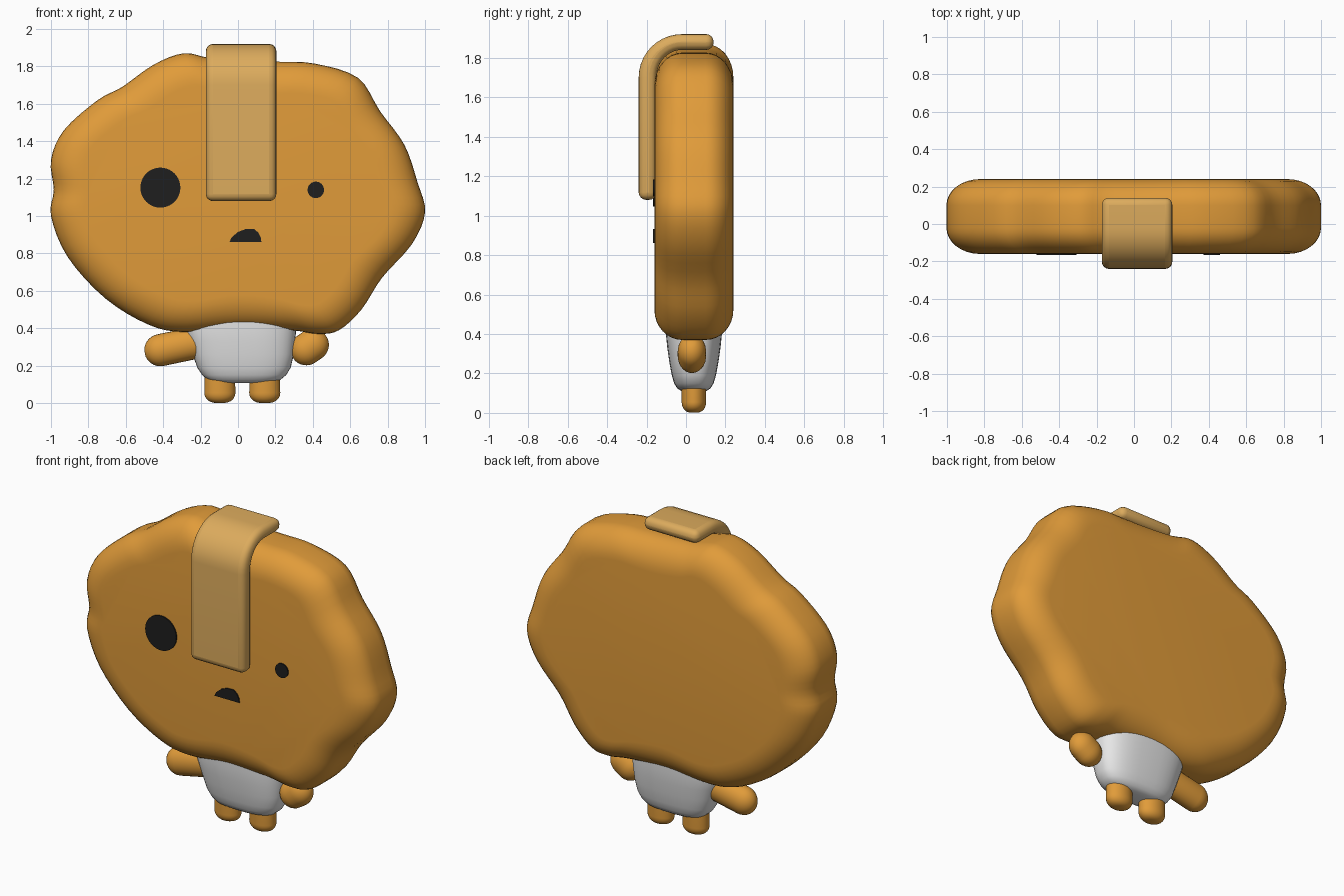
import bpy, bmesh
from math import sin, cos, pi, copysign
from mathutils import Vector

cube = bpy.data.objects.get("Cube")
if cube:
    bpy.data.objects.remove(cube, do_unlink=True)


def material(name, rgb):
    m = bpy.data.materials.new(name)
    m.use_nodes = True
    m.diffuse_color = (*rgb, 1)
    m.node_tree.nodes["Principled BSDF"].inputs["Base Color"].default_value = (*rgb, 1)
    return m


ORANGE = material("baked orange", (0.75, 0.33, 0.042))
TAN = material("light tan", (0.72, 0.41, 0.11))
WHITE = material("white", (0.8, 0.8, 0.8))
BLACK = material("black", (0.013, 0.013, 0.013))


def loft(name, rings, mat):
    """Skin a list of equal-length point rings and cap both ends."""
    bm = bmesh.new()
    loops = [[bm.verts.new(p) for p in ring] for ring in rings]
    n = len(loops[0])
    for a, b in zip(loops, loops[1:]):
        for i in range(n):
            j = (i + 1) % n
            bm.faces.new((a[i], a[j], b[j], b[i]))
    bm.faces.new(loops[0])
    bm.faces.new(loops[-1])
    bmesh.ops.recalc_face_normals(bm, faces=bm.faces)
    mesh = bpy.data.meshes.new(name)
    bm.to_mesh(mesh)
    bm.free()
    mesh.materials.append(mat)
    ob = bpy.data.objects.new(name, mesh)
    bpy.context.collection.objects.link(ob)
    return ob


def smooth(ob, degrees=45):
    bpy.ops.object.select_all(action='DESELECT')
    ob.select_set(True)
    bpy.context.view_layer.objects.active = ob
    bpy.ops.object.shade_smooth_by_angle(angle=degrees * pi / 180)


def spline(points, steps):
    """Closed smooth curve through the points."""
    pts = [Vector(p) for p in points]
    n, out = len(pts), []
    for i in range(n):
        a, b, c, d = (pts[(i + k) % n] for k in (-1, 0, 1, 2))
        for s in range(steps):
            t = s / steps
            out.append(0.5 * (2 * b + (c - a) * t + (2 * a - 5 * b + 4 * c - d) * t * t
                              + (3 * b - a - 3 * c + d) * t ** 3))
    return out


# Head: lumpy outline with rounded front and back rims
outline = spline([
    (-.29, 1.87), (-.15, 1.845), (.05, 1.83), (.22, 1.825), (.41, 1.815), (.64, 1.74),
    (.76, 1.56), (.89, 1.38), (.96, 1.18), (1, 1.02), (.93, .85), (.77, .67),
    (.66, .5), (.54, .39), (.43, .37), (.28, .39), (0, .4), (-.29, .38), (-.48, .42),
    (-.71, .56), (-.91, .78), (-1, 1), (-.985, 1.14), (-1, 1.3), (-.93, 1.46),
    (-.75, 1.62), (-.62, 1.69), (-.45, 1.81)], 4)
centre = Vector((0, 1.1))
rim = []
for k in range(9):
    a = k / 8 * pi / 2
    rim.append((-.16 + .14 * (1 - sin(a)), .18 * (1 - cos(a))))
rim = rim[::-1] + [(.24 - (y + .16), inset) for y, inset in rim]
rings = []
for y, inset in rim:
    ring = []
    for p in outline:
        q = p - (p - centre).normalized() * inset
        ring.append((q.x, y, q.y))
    rings.append(ring)
smooth(loft("head", rings, ORANGE))

# Strap folded over the top of the head
outer, inner = [(-.24, 1.08)], [(-.15, 1.08)]
for k in range(11):
    a = k / 10 * pi / 2
    outer.append((-.02 - .22 * cos(a), 1.7 + .22 * sin(a)))
    inner.append((-.02 - .13 * cos(a), 1.7 + .14 * sin(a)))
outer.append((.14, 1.92))
inner.append((.14, 1.84))
section = outer + inner[::-1]
strap = loft("head_strap", [[(x, y, z) for y, z in section] for x in (-.172, .205)], TAN)
bevel = strap.modifiers.new("soft edges", 'BEVEL')
bevel.width = .038
bevel.segments = 4
bevel.limit_method = 'ANGLE'
bevel.angle_limit = 40 * pi / 180
smooth(strap, 60)


# Body: tapered rounded block
def oval(cx, cy, rx, ry, z, power=2.0, n=40):
    ring = []
    for i in range(n):
        c, s = cos(2 * pi * i / n), sin(2 * pi * i / n)
        ring.append((cx + rx * copysign(abs(c) ** (2 / power), c),
                     cy + ry * copysign(abs(s) ** (2 / power), s), z))
    return ring


body = [(.02, .08, .04, .108), (.027, .15, .065, .112), (.032, .195, .085, .125),
        (.033, .225, .1, .15), (.032, .25, .112, .19), (.028, .27, .125, .26),
        (.02, .285, .135, .33), (.012, .3, .142, .4), (.012, .3, .142, .48)]
smooth(loft("body", [oval(cx, .04, rx, ry, z, 2.7) for cx, rx, ry, z in body], WHITE), 60)

# Legs: short pegs with rounded feet
for side, x in (("right", -.097), ("left", .143)):
    rings = []
    for k in range(1, 9):
        a = k / 8 * pi / 2
        f = sin(a) ** .7
        rings.append(oval(x, .04, .083 * f, .062 * f, .055 * (1 - cos(a))))
    rings.append(oval(x, .04, .08, .062, .2))
    smooth(loft(side + "_leg", rings, ORANGE), 60)


# Arms: stubby capsules
def capsule(name, start, end, radius, depth):
    a, b = Vector((start[0], 0, start[1])), Vector((end[0], 0, end[1]))
    axis = (b - a).normalized()
    across = Vector((axis.z, 0, -axis.x))
    stations = []
    for k in range(1, 9):
        t = k / 8 * pi / 2
        stations.append((a - axis * radius * cos(t), sin(t)))
    stations += [(b + (a - p) , f) for p, f in stations[::-1]]
    rings = []
    for p, f in stations:
        rings.append([p + across * radius * f * cos(2 * pi * i / 24)
                      + Vector((0, .03 + depth * f * sin(2 * pi * i / 24), 0)) for i in range(24)])
    smooth(loft(name, rings, ORANGE), 60)


capsule("right_arm", (-.415, .283), (-.2, .328), .086, .072)
capsule("left_arm", (.365, .288), (.4, .312), .086, .072)


# Face: thin dark plates
def plate(name, points):
    loft(name, [[(x, y, z) for x, z in points] for y in (-.167, -.159)], BLACK)


def disc(cx, cz, r):
    return [(cx + r * cos(2 * pi * i / 40), cz + r * sin(2 * pi * i / 40)) for i in range(40)]


plate("right_eye", disc(-.415, 1.152, .107))
plate("left_eye", disc(.416, 1.14, .044))
plate("mouth", [(-.045, .862), (-.035, .885), (0, .915), (.04, .93), (.085, .932),
                (.11, .91), (.122, .885), (.125, .862)])
